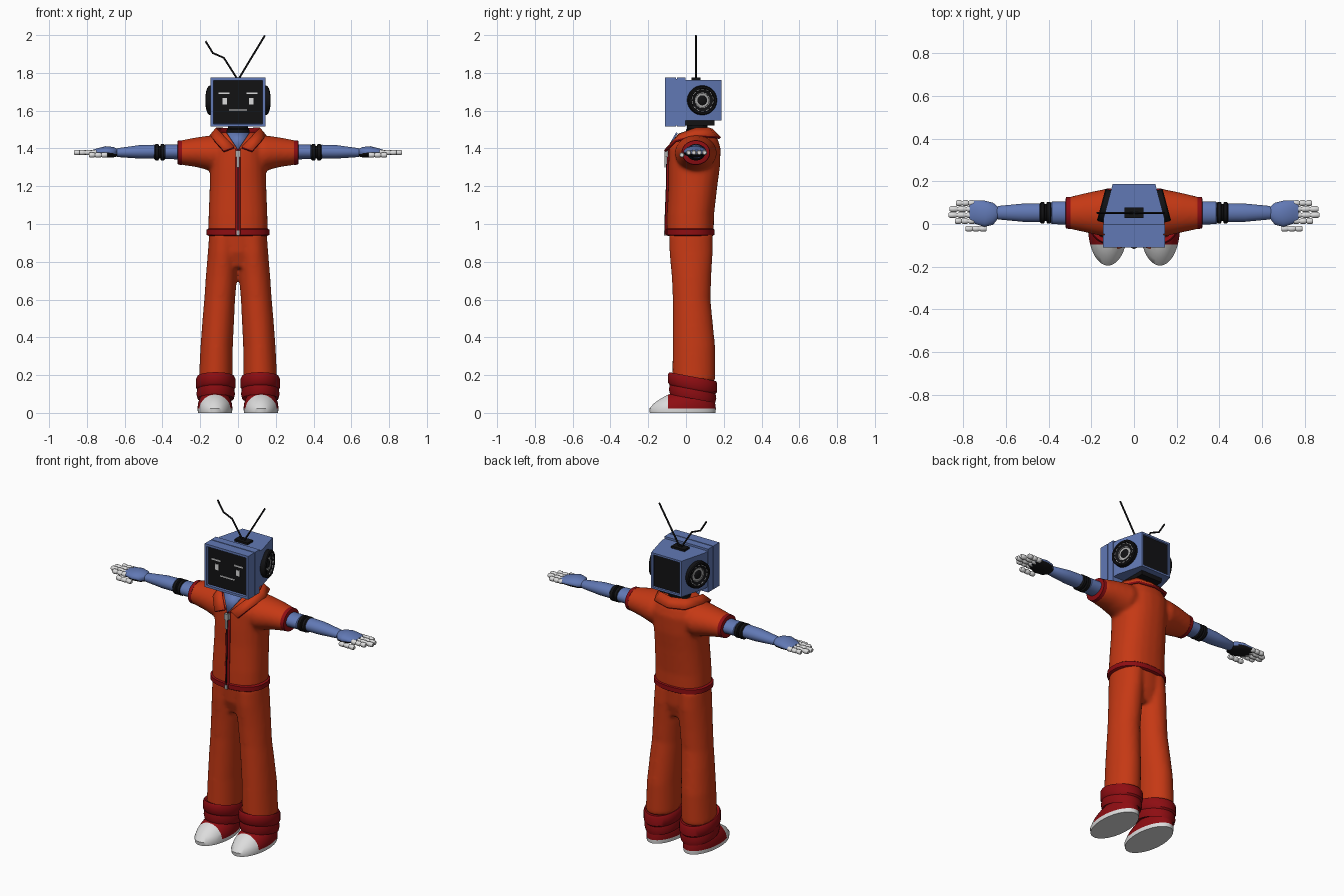
import bpy, bmesh, math
from mathutils import Matrix, Vector

cube = bpy.data.objects.get("Cube")
if cube:
    bpy.data.objects.remove(cube)
for o in bpy.context.selected_objects:
    o.select_set(False)


def material(name, rgb):
    m = bpy.data.materials.new(name)
    m.use_nodes = True
    col = (*rgb, 1)
    m.diffuse_color = col
    m.node_tree.nodes["Principled BSDF"].inputs["Base Color"].default_value = col
    return m


ORANGE = material("orange cloth", (0.56, 0.04, 0.007))
RED = material("dark red trim", (0.27, 0.004, 0.006))
BLUE = material("blue casing", (0.12, 0.19, 0.46))
BLACK = material("black", (0.006, 0.006, 0.007))
WHITE = material("white", (0.72, 0.72, 0.72))
SILVER = material("silver", (0.4, 0.4, 0.4))


def finish(name, bm, mats, mirror=False, cloth=False, angle=40, recalc=True):
    if recalc:
        bmesh.ops.recalc_face_normals(bm, faces=bm.faces)
    me = bpy.data.meshes.new(name)
    bm.to_mesh(me)
    bm.free()
    for m in mats:
        me.materials.append(m)
    ob = bpy.data.objects.new(name, me)
    bpy.context.collection.objects.link(ob)
    bpy.context.view_layer.objects.active = ob
    ob.select_set(True)
    bpy.ops.object.shade_smooth_by_angle(angle=math.radians(angle))
    ob.select_set(False)
    if mirror:
        ob.modifiers.new("mirror", 'MIRROR')
    if cloth:  # blend overlapping volumes into one soft garment
        r = ob.modifiers.new("blend", 'REMESH')
        r.mode, r.voxel_size, r.use_smooth_shade = 'VOXEL', 0.01, True
        s = ob.modifiers.new("soften", 'SMOOTH')
        s.factor, s.iterations = 0.5, 10
    return ob


def loft(bm, rings, axis='z', n=24, e=1.0, slope=0.0):
    """Closed tube through rings of (position, centre a, centre b, radius a, radius b)."""
    def power(v):
        return math.copysign(abs(v) ** e, v)
    loops = []
    for t, ca, cb, ra, rb in rings:
        loop = []
        for i in range(n):
            u = math.tau * (i + 0.5) / n
            a, b = ra * power(math.cos(u)), rb * power(math.sin(u))
            co = (ca + a, cb + b, t + slope * b) if axis == 'z' else (t, ca + a, cb + b)
            loop.append(bm.verts.new(co))
        loops.append(loop)
    for p, q in zip(loops, loops[1:]):
        for i in range(n):
            j = (i + 1) % n
            bm.faces.new((p[i], p[j], q[j], q[i]))
    bm.faces.new(loops[0])
    bm.faces.new(loops[-1])
    return bm


def tube(name, rings, mat, mirror=False, **kw):
    return finish(name, loft(bmesh.new(), rings, **kw), [mat], mirror)


def add_box(bm, lo, hi):
    lo, hi = Vector(lo), Vector(hi)
    mat = Matrix.Translation((lo + hi) / 2) @ Matrix.Diagonal((*(hi - lo), 1))
    bmesh.ops.create_cube(bm, size=1, matrix=mat)
    return bm


def box(name, lo, hi, mat, mirror=False):
    return finish(name, add_box(bmesh.new(), lo, hi), [mat], mirror)


def recess(bm, direction, border, depth):
    """Sink a black panel into the face that looks in a direction."""
    bm.normal_update()
    face = max(bm.faces, key=lambda f: f.normal.dot(Vector(direction)))
    for width, d in ((border, 0), (0.003, -depth)):
        bmesh.ops.inset_region(bm, faces=[face], thickness=width, depth=d)
    face.material_index = 1


# Jacket: torso and sleeves blended together
bm = loft(bmesh.new(), [
    (0.95, 0, 0.022, 0.158, 0.125), (1.05, 0, 0.024, 0.156, 0.125),
    (1.2, 0, 0.036, 0.15, 0.13), (1.3, 0, 0.043, 0.148, 0.137),
    (1.4, 0, 0.047, 0.15, 0.137), (1.45, 0, 0.052, 0.13, 0.117),
    (1.485, 0, 0.055, 0.1, 0.09)], e=0.85)
sleeve = [(0.04, 0.05, 1.385, 0.1, 0.085), (0.14, 0.052, 1.375, 0.112, 0.095),
          (0.22, 0.053, 1.38, 0.094, 0.079), (0.31, 0.052, 1.378, 0.074, 0.064)]
for side in (1, -1):
    loft(bm, [(side * r[0], *r[1:]) for r in sleeve], axis='x')
finish("jacket", bm, [ORANGE], cloth=True)

tube("jacket_hem", [(0.937, 0, 0.022, 0.155, 0.12), (0.943, 0, 0.022, 0.167, 0.13),
                    (0.97, 0, 0.022, 0.167, 0.13), (0.978, 0, 0.022, 0.155, 0.122)], RED, e=0.85)
tube("sleeve_cuff", [(0.295, 0.052, 1.378, 0.068, 0.058), (0.297, 0.052, 1.378, 0.076, 0.066),
                     (0.318, 0.052, 1.378, 0.074, 0.064), (0.321, 0.052, 1.378, 0.066, 0.056)],
     RED, True, axis='x')

# Folded collar with contrasting lining
top = [(0, .135, 1.5), (.08, .12, 1.505), (.112, .05, 1.505), (.085, -.03, 1.475), (.02, -.095, 1.405)]
low = [(0, .18, 1.455), (.1, .155, 1.46), (.145, .05, 1.465), (.125, -.055, 1.44), (.075, -.112, 1.385)]
bm = bmesh.new()
pairs = [(bm.verts.new(t), bm.verts.new(l)) for t, l in zip(top, low)]
for (a, b), (c, d) in zip(pairs, pairs[1:]):
    bm.faces.new((a, c, d, b))
collar = finish("collar", bm, [ORANGE, RED], True, recalc=False)
solid = collar.modifiers.new("thickness", 'SOLIDIFY')
solid.thickness, solid.offset = 0.014, 0
solid.material_offset = solid.material_offset_rim = 1

# Chest insert and neck
bm = bmesh.new()
bm.faces.new([bm.verts.new(v) for v in ((-.06, -.052, 1.485), (0, -.104, 1.395), (.06, -.052, 1.485))])
chest = finish("chest_insert", bm, [BLUE], recalc=False)
chest.modifiers.new("thickness", 'SOLIDIFY').thickness = 0.009
tube("neck", [(1.46, 0, 0.06, 0.062, 0.062), (1.5, 0, 0.06, 0.06, 0.06),
              (1.505, 0, 0.06, 0.054, 0.054), (1.54, 0, 0.06, 0.054, 0.054)], BLACK)

# Zip
front = [(0.945, -0.104), (1.05, -0.101), (1.2, -0.095), (1.3, -0.094), (1.4, -0.088)]
tube("zip_tape", [(z, 0, y, 0.014, 0.009) for z, y in front], RED)
tube("zip_teeth", [(z, 0, y - 0.006, 0.004, 0.006) for z, y in front], BLACK, n=8)
box("zip_slider", (-0.013, -0.113, 1.355), (0.013, -0.095, 1.39), SILVER)
box("zip_pull", (-0.007, -0.114, 1.3), (0.007, -0.108, 1.36), SILVER)
box("zip_stop", (-0.008, -0.116, 0.94), (0.008, -0.1, 0.965), SILVER)

# Trousers: legs and hips blended together
legs = [(0.17, 0.118, 0.042, 0.09, 0.114), (0.35, 0.113, 0.042, 0.086, 0.113),
        (0.5, 0.104, 0.035, 0.084, 0.105), (0.6, 0.097, 0.03, 0.082, 0.1),
        (0.72, 0.088, 0.029, 0.083, 0.105), (0.85, 0.08, 0.027, 0.08, 0.115),
        (0.95, 0.073, 0.025, 0.08, 0.116)]
bm = loft(bmesh.new(), legs)
finish("trousers", loft(bm, [(0.77, 0, 0.03, 0.13, 0.08), (0.85, 0, 0.027, 0.155, 0.108),
                             (0.96, 0, 0.025, 0.154, 0.116)]), [ORANGE], True, True)
tube("trouser_cuff", [(0.085, 0.118, 0.035, 0.08, 0.1), (0.075, 0.118, 0.035, 0.096, 0.12),
                      (0.1, 0.118, 0.035, 0.102, 0.126), (0.125, 0.118, 0.035, 0.098, 0.122),
                      (0.135, 0.118, 0.035, 0.104, 0.131), (0.18, 0.118, 0.035, 0.104, 0.131),
                      (0.192, 0.118, 0.035, 0.098, 0.124), (0.185, 0.118, 0.038, 0.085, 0.105)],
     RED, True, slope=-0.19, n=32)

# Shoes: white sole and toe cap on a red upper
bm = loft(bmesh.new(), [
    (0, 0.122, -0.018, 0.09, 0.174), (0.022, 0.122, -0.018, 0.093, 0.177),
    (0.05, 0.122, -0.008, 0.09, 0.163), (0.075, 0.122, 0.008, 0.082, 0.143),
    (0.095, 0.122, 0.022, 0.07, 0.122), (0.105, 0.122, 0.035, 0.06, 0.1),
    (0.16, 0.12, 0.04, 0.06, 0.08)], n=40)
bmesh.ops.bisect_plane(bm, geom=bm.verts[:] + bm.edges[:] + bm.faces[:],
                       plane_co=(0, -0.095, 0), plane_no=(0, 1, 0))
for f in bm.faces:
    c = f.calc_center_median()
    f.material_index = int(c.z < 0.022 or c.y < -0.095)
finish("shoe", bm, [RED, WHITE], True)

# Arms
tube("upper_arm", [(0.3, 0.052, 1.382, 0.055, 0.04), (0.385, 0.052, 1.382, 0.053, 0.039),
                   (0.392, 0.052, 1.382, 0.045, 0.032)], BLUE, True, axis='x')
tube("elbow", [(x, 0.053, 1.38, 0.05 - d, 0.044 - d) for x, d in
               ((0.385, .008), (0.392, 0), (0.408, 0), (0.411, .01), (0.418, .01), (0.421, 0),
                (0.436, 0), (0.444, .008))], BLACK, True, axis='x')
tube("forearm", [(0.436, 0.053, 1.383, 0.036, 0.03), (0.442, 0.053, 1.383, 0.044, 0.037),
                 (0.52, 0.053, 1.382, 0.043, 0.036), (0.635, 0.053, 1.378, 0.032, 0.024),
                 (0.645, 0.053, 1.378, 0.025, 0.02)], BLUE, True, axis='x')

# Hands with dark palms
bm = loft(bmesh.new(), [
    (0.64, 0.052, 1.378, 0.03, 0.021), (0.66, 0.048, 1.38, 0.052, 0.028),
    (0.7, 0.048, 1.382, 0.062, 0.03), (0.745, 0.056, 1.38, 0.055, 0.021),
    (0.77, 0.056, 1.38, 0.049, 0.012)], axis='x')
bm.normal_update()
bmesh.ops.recalc_face_normals(bm, faces=bm.faces)
for f in bm.faces:
    f.material_index = int(f.normal.z < -0.35)
finish("hand", bm, [BLUE, BLACK], True)


def finger(name, x0, x1, y, z, r):
    rings = []
    for k in range(3):  # three rounded joints
        for u, s in ((0.02, 0.7), (0.2, 1), (0.8, 1), (0.98, 0.7)):
            rings.append((x0 + (x1 - x0) * (k + u) / 3, y, z, r * s, r * s))
    tube(name, rings, WHITE, True, axis='x', n=10)


for name, y, end in (("index", 0.014, 0.84), ("middle", 0.042, 0.87),
                     ("ring", 0.07, 0.865), ("little", 0.098, 0.835)):
    finger(name + "_finger", 0.745, end, y, 1.378, 0.014)
finger("thumb", 0.69, 0.79, -0.022, 1.365, 0.014)

# Head: screen housing with recessed screen
bm = add_box(bmesh.new(), (-0.145, -0.11, 1.515), (0.145, -0.052, 1.775))
recess(bm, (0, -1, 0), 0.02, 0.012)
finish("screen_housing", bm, [BLUE, BLACK])
box("housing_seam", (-0.138, -0.055, 1.522), (0.138, -0.045, 1.768), BLUE)
box("housing_rear", (-0.145, -0.047, 1.515), (0.145, -0.003, 1.775), BLUE)

# Tapered casing with a dark back panel
bm = bmesh.new()
outline = [(-.142, -.01), (.142, -.01), (.142, .03), (.1, .187), (-.1, .187), (-.142, .03)]
base = bm.faces.new([bm.verts.new((x, y, 1.548)) for x, y in outline])
ext = bmesh.ops.extrude_face_region(bm, geom=[base])
bmesh.ops.translate(bm, vec=(0, 0, 0.215), verts=[v for v in ext["geom"] if isinstance(v, bmesh.types.BMVert)])
bmesh.ops.recalc_face_normals(bm, faces=bm.faces)
recess(bm, (0, 1, 0), 0.016, 0.008)
finish("head_casing", bm, [BLUE, BLACK])
box("neck_plate", (-0.07, -0.02, 1.522), (0.07, 0.15, 1.55), BLACK)

# Round speakers on the slanted sides
place = Matrix.Translation((0.128, 0.083, 1.655)) @ Matrix.Rotation(math.radians(15), 4, 'Z')


def disc(name, profile, mat):
    bm = loft(bmesh.new(), [(x, 0, 0, r, r) for x, r in profile], axis='x', n=32)
    bm.transform(place)
    finish(name, bm, [mat], True)


disc("speaker", [(-0.02, 0.078), (0.022, 0.078), (0.027, 0.073), (0.027, 0.064), (0.02, 0.061),
                 (0.01, 0.03), (0.016, 0.02), (0.018, 0.008)], BLACK)
disc("speaker_ring", [(0.012, 0.041), (0.0155, 0.041), (0.0155, 0.038), (0.012, 0.038)], SILVER)
bm = bmesh.new()
for i in range(14):
    dash = add_box(bmesh.new(), (0.018, -0.008, 0.0565), (0.022, 0.008, 0.0595))
    dash.transform(place @ Matrix.Rotation(math.tau * i / 14, 4, 'X'))
    me = bpy.data.meshes.new("dash")
    dash.to_mesh(me)
    dash.free()
    bm.from_mesh(me)
    bpy.data.meshes.remove(me)
finish("speaker_dashes", bm, [WHITE], True)

# Face shown on the screen
box("eye", (0.057, -0.102, 1.633), (0.083, -0.097, 1.667), WHITE, True)
box("brow", (0.045, -0.102, 1.687), (0.103, -0.097, 1.695), WHITE, True)
box("mouth", (-0.048, -0.102, 1.6), (0.048, -0.097, 1.607), WHITE)

# Antennas
box("antenna_base", (-0.044, 0.028, 1.76), (0.044, 0.078, 1.775), BLACK)
for name, pts in (("left_antenna", [(0.005, 1.77), (0.142, 1.998)]),
                  ("right_antenna", [(-0.005, 1.77), (-0.075, 1.88), (-0.133, 1.905), (-0.172, 1.968)])):
    cu = bpy.data.curves.new(name, 'CURVE')
    cu.dimensions, cu.bevel_depth, cu.bevel_resolution, cu.use_fill_caps = '3D', 0.005, 2, True
    sp = cu.splines.new('POLY')
    sp.points.add(len(pts) - 1)
    for p, (x, z) in zip(sp.points, pts):
        p.co = (x, 0.052, z, 1)
    cu.materials.append(BLACK)
    bpy.context.collection.objects.link(bpy.data.objects.new(name, cu))
